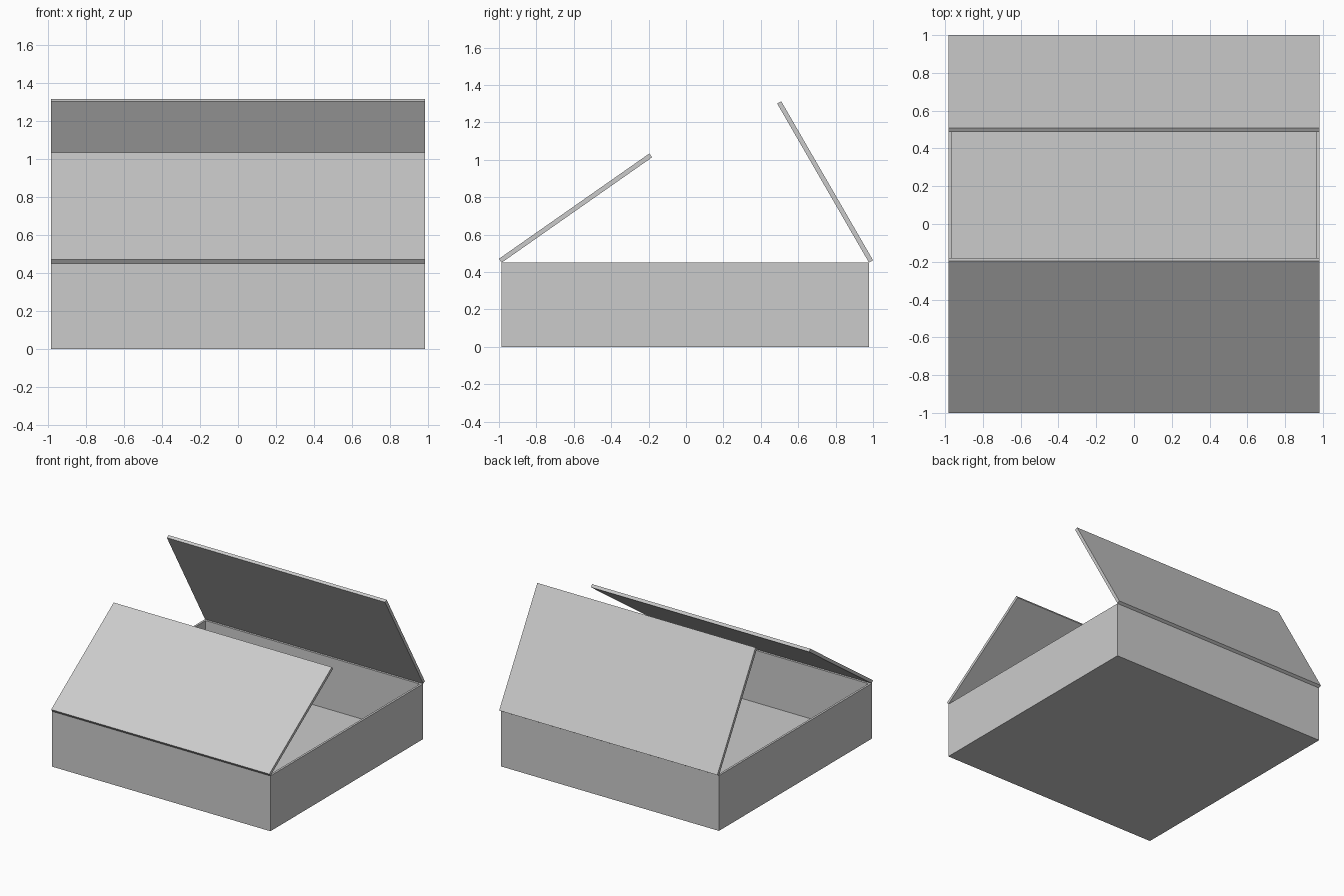
import bpy
import bmesh
from math import radians
from mathutils import Matrix, Vector

HALF = 0.982      # half width of the square box
HEIGHT = 0.45
THICK = 0.025     # wall and flap thickness
SHIFT = -0.0036   # balances the overhang of the two flaps

cube = bpy.data.objects.get("Cube")
if cube:
    bpy.data.objects.remove(cube)

grey = bpy.data.materials.new("light_grey")
grey.use_nodes = True
colour = (0.6, 0.6, 0.6, 1)
grey.diffuse_color = colour
grey.node_tree.nodes["Principled BSDF"].inputs["Base Color"].default_value = colour


def add_block(bm, low, high):
    """Add a cuboid between two corners and return its vertices."""
    low, high = Vector(low), Vector(high)
    place = Matrix.Translation((low + high) / 2) @ Matrix.Diagonal((*(high - low), 1))
    return bmesh.ops.create_cube(bm, size=1, matrix=place)["verts"]


def finish(bm, name):
    mesh = bpy.data.meshes.new(name)
    bm.to_mesh(mesh)
    bm.free()
    mesh.materials.append(grey)
    obj = bpy.data.objects.new(name, mesh)
    bpy.context.collection.objects.link(obj)
    return obj


# Open tray: inset the top face for the rim, then push it down to the floor
bm = bmesh.new()
add_block(bm, (-HALF, -HALF, 0), (HALF, HALF, HEIGHT))
top = max(bm.faces, key=lambda f: f.calc_center_median().z)
bmesh.ops.inset_individual(bm, faces=[top], thickness=THICK)
well = bmesh.ops.extrude_discrete_faces(bm, faces=[top])["faces"][0]
bmesh.ops.translate(bm, verts=well.verts, vec=(0, 0, THICK - HEIGHT))
bmesh.ops.recalc_face_normals(bm, faces=bm.faces)
finish(bm, "box_tray").location.y = SHIFT

# Lid flaps: each is hinged on the outer edge of its wall and swings up
for name, side, angle in (("front_flap", -1, 35), ("back_flap", 1, 60)):
    bm = bmesh.new()
    y_low, y_high = sorted((0, -side * HALF))
    add_block(bm, (-HALF, y_low, 0), (HALF, y_high, THICK))
    flap = finish(bm, name)
    flap.location = (0, side * HALF + SHIFT, HEIGHT)
    flap.rotation_euler.x = radians(-side * angle)
